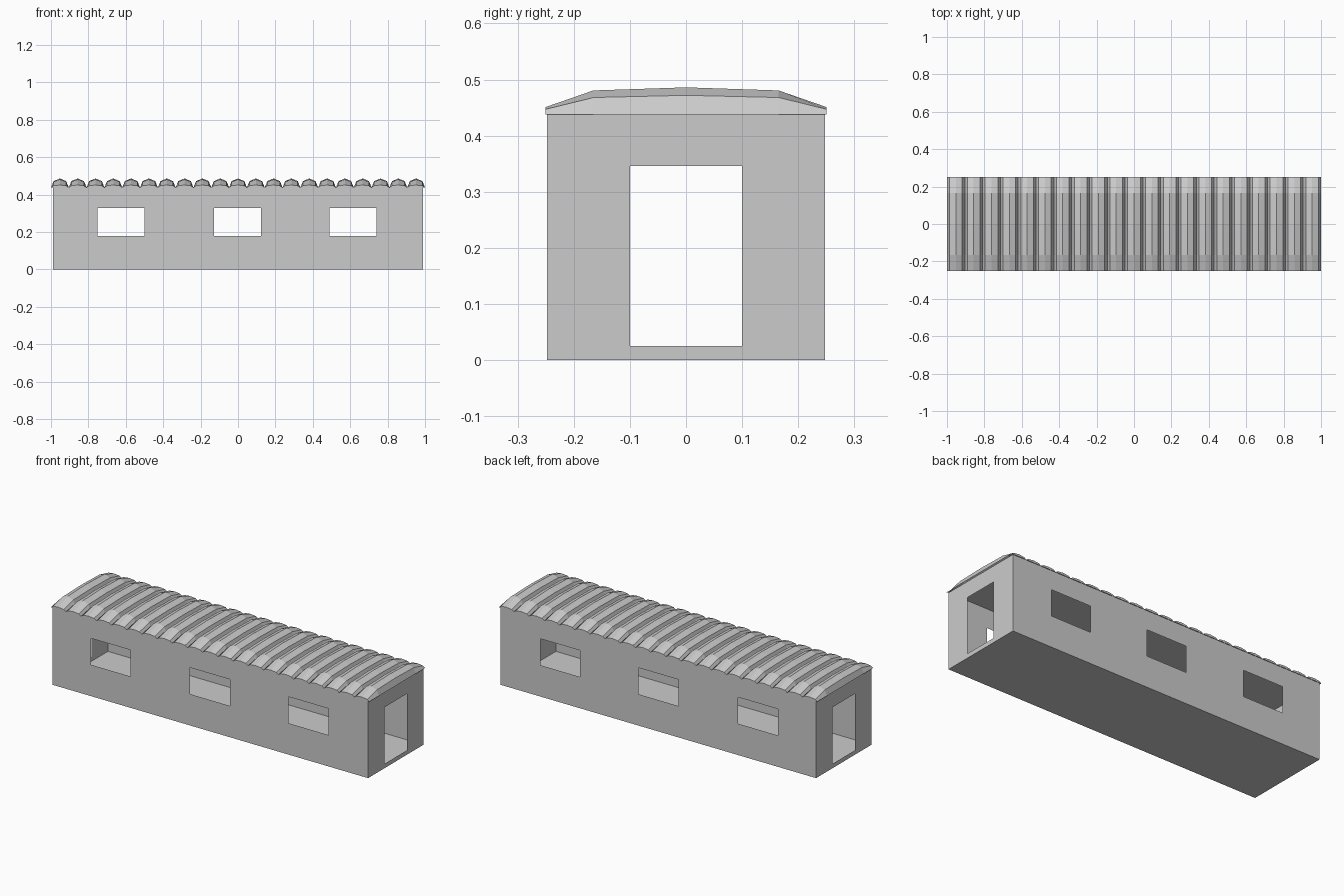
import bpy, bmesh, math
from mathutils import Vector

if "Cube" in bpy.data.objects:
    bpy.data.objects.remove(bpy.data.objects["Cube"])

HX, HY, TOP = 0.99, 0.248, 0.4375


def make_object(name, bm):
    bmesh.ops.remove_doubles(bm, verts=bm.verts, dist=1e-5)
    bmesh.ops.recalc_face_normals(bm, faces=bm.faces)
    mesh = bpy.data.meshes.new(name)
    bm.to_mesh(mesh)
    bm.free()
    obj = bpy.data.objects.new(name, mesh)
    bpy.context.collection.objects.link(obj)
    return obj


def panel(bm, us, vs, place, is_hole):
    """Grid of quads with some cells left open."""
    for i in range(len(us) - 1):
        for j in range(len(vs) - 1):
            if is_hole(i, j):
                continue
            corners = [(i, j), (i + 1, j), (i + 1, j + 1), (i, j + 1)]
            bm.faces.new([bm.verts.new(place(us[a], vs[b])) for a, b in corners])


# Thin-walled cabin shell: long walls with windows, end walls with doors
bm = bmesh.new()
win_x = [-HX, -0.75, -0.5, -0.127, 0.123, 0.49, 0.74, HX]
win_z = [0, 0.178, 0.328, TOP]
door_y = [-HY, -0.1, 0.1, HY]
door_z = [0, 0.025, 0.346, TOP]
for s in (-1, 1):
    panel(bm, win_x, win_z, lambda u, v: Vector((u, s * HY, v)),
          lambda i, j: i % 2 == 1 and j == 1)
    panel(bm, door_y, door_z, lambda u, v: Vector((s * HX, u, v)),
          lambda i, j: i == 1 and j == 1)
# Floor and ceiling
for z, ys in ((0, door_y), (TOP, door_y)):
    panel(bm, win_x, ys, lambda u, v: Vector((u, v, z)), lambda i, j: False)
make_object("cabin_shell", bm)

# Corrugated roof: 21 half-octagon ribs that taper towards the eaves
bm = bmesh.new()
RIBS, SIDES = 21, 4
r = 1 / RIBS
stations = [(-0.25, 0.0135), (-0.165, 0.043), (0, 0.0485), (0.165, 0.043), (0.25, 0.0135)]
for k in range(RIBS):
    cx = -1 + r * (2 * k + 1)
    rows = []
    for y, h in stations:
        angles = [math.pi * a / SIDES for a in range(SIDES + 1)]
        rows.append([bm.verts.new((cx - r * math.cos(t), y, TOP + h * math.sin(t)))
                     for t in angles])
    for a, b in zip(rows, rows[1:]):
        for i in range(SIDES):
            bm.faces.new((a[i], a[i + 1], b[i + 1], b[i]))
    bm.faces.new(rows[0])
    bm.faces.new(rows[-1])
make_object("corrugated_roof", bm)
